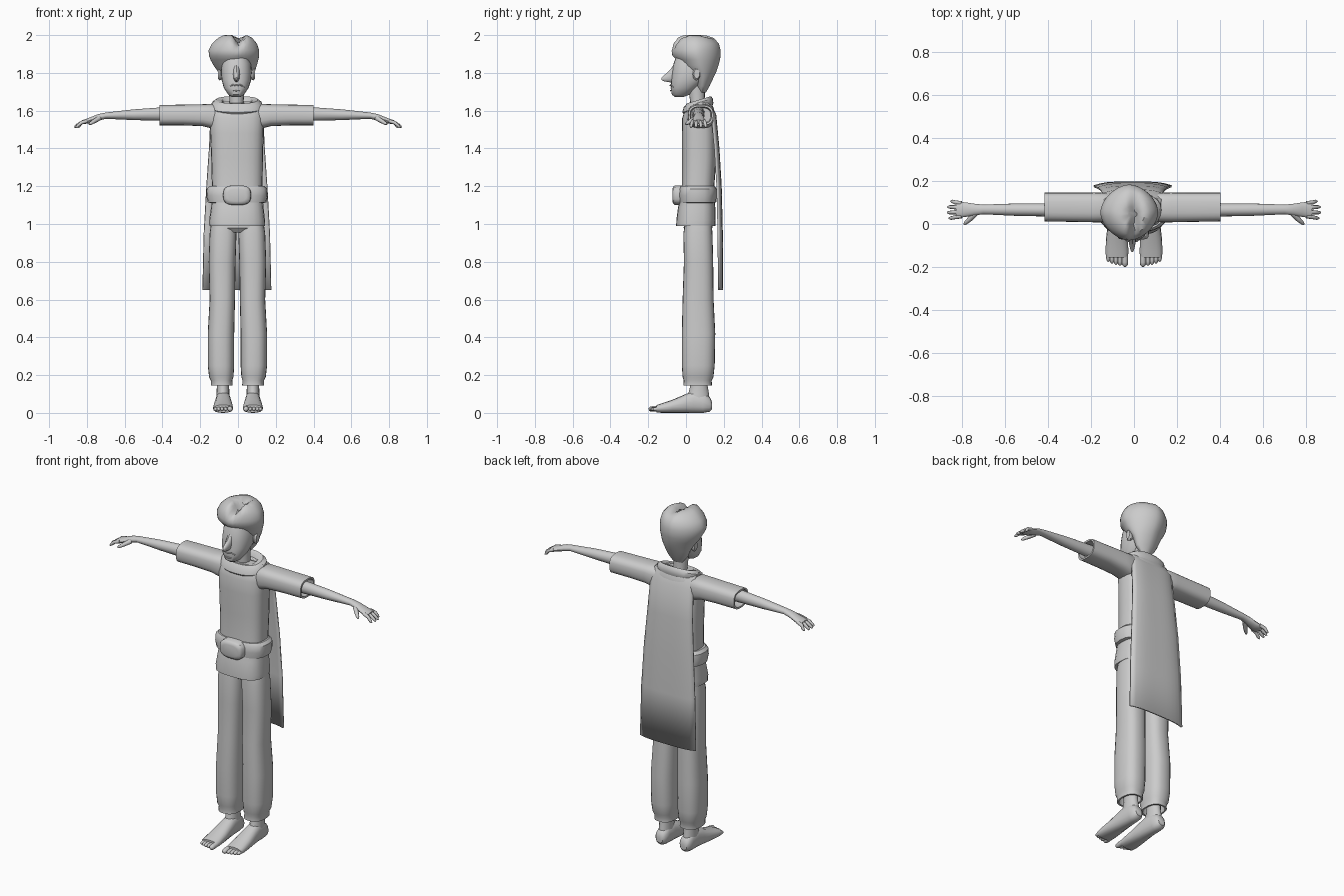
import bpy, bmesh, math
from mathutils import Vector

grey = bpy.data.materials.new("plain grey")
grey.diffuse_color = (0.6, 0.6, 0.6, 1)


def finish(name, bm, angle=40):
    bmesh.ops.recalc_face_normals(bm, faces=bm.faces)
    me = bpy.data.meshes.new(name)
    bm.to_mesh(me)
    bm.free()
    me.materials.append(grey)
    me.shade_smooth()
    me.set_sharp_from_angle(angle=math.radians(angle))
    ob = bpy.data.objects.new(name, me)
    bpy.context.collection.objects.link(ob)
    return ob


def skin(name, loops, angle=40):
    """Bridge a list of point loops and cap both ends."""
    bm = bmesh.new()
    vs = [[bm.verts.new(p) for p in loop] for loop in loops]
    n = len(vs[0])
    for a, b in zip(vs, vs[1:]):
        for i in range(n):
            j = (i + 1) % n
            bm.faces.new((a[i], a[j], b[j], b[i]))
    bm.faces.new(vs[0])
    bm.faces.new(vs[-1])
    return finish(name, bm, angle)


def loft(name, rings, axis="Z", p=2.0, n=24, side=1, dx=0.0, warp=None, angle=40):
    """Rings are (position on axis, low, high, low, high) of rounded sections."""
    loops = []
    for t, a0, a1, b0, b1 in rings:
        loop = []
        for i in range(n):
            w = 2 * math.pi * i / n
            c, s = math.cos(w), math.sin(w)
            a = (a0 + a1) / 2 + (a1 - a0) / 2 * math.copysign(abs(c) ** (2 / p), c)
            b = (b0 + b1) / 2 + (b1 - b0) / 2 * math.copysign(abs(s) ** (2 / p), s)
            v = {"X": (t, a, b), "Y": (a, t, b), "Z": (a, b, t)}[axis]
            v = Vector((v[0] * side + dx, v[1], v[2]))
            loop.append(warp(v) if warp else v)
        loops.append(loop)
    return skin(name, loops, angle)


def tube(name, pts, radii, side=1, n=8):
    """Tapered round tube through a few points."""
    pts = [Vector((x * side, y, z)) for x, y, z in pts]
    loops = []
    for i, (q, r) in enumerate(zip(pts, radii)):
        d = pts[min(i + 1, len(pts) - 1)] - pts[max(i - 1, 0)]
        rot = d.to_track_quat("Z", "Y")
        loops.append([q + rot @ Vector((r * math.cos(2 * math.pi * k / n),
                                        r * math.sin(2 * math.pi * k / n), 0)) for k in range(n)])
    return skin(name, loops, 60)


# Tunic with open hem
loft("tunic", [
    (1.04, -.13, .12, -.02, .13), (.99, -.135, .125, -.035, .14), (.99, -.152, .142, -.052, .155),
    (1.02, -.153, .143, -.051, .157), (1.09, -.142, .135, -.042, .155), (1.13, -.14, .132, -.03, .15),
    (1.2, -.138, .13, -.022, .15), (1.35, -.142, .132, -.022, .16), (1.48, -.147, .135, -.022, .16),
    (1.56, -.15, .138, -.02, .155), (1.61, -.145, .133, -.005, .148), (1.64, -.12, .11, .02, .135)], p=2.8)
# Belt and buckle
loft("belt", [
    (1.11, -.14, .13, -.025, .145), (1.115, -.16, .15, -.037, .16), (1.15, -.168, .158, -.04, .165),
    (1.185, -.166, .156, -.038, .163), (1.2, -.15, .14, -.03, .152), (1.2, -.13, .12, -.02, .14)], p=2.6)
loft("buckle", [(-.01, -.08, .07, 1.1, 1.205), (-.058, -.078, .068, 1.1, 1.205),
                (-.068, -.07, .06, 1.108, 1.197), (-.072, -.055, .045, 1.12, 1.185)], "Y", p=3)
# Rolled collar, higher at the back
loft("collar", [
    (1.60, -.13, .12, -.01, .14), (1.615, -.142, .13, -.02, .145), (1.64, -.138, .126, -.012, .142),
    (1.655, -.115, .105, .005, .132), (1.65, -.085, .075, .015, .12), (1.62, -.065, .055, .02, .11)],
    p=2.4, warp=lambda v: Vector((v.x, v.y, v.z + (v.y - .06) * .3)))
# Hips under the tunic hem
loft("hips", [(.955, -.12, .11, .01, .12), (.98, -.143, .135, -.012, .14), (1.06, -.13, .12, -.01, .13)], p=2.6)

# Neck, face, nose and moustache
loft("neck", [(1.56, -.05, .035, .02, .105), (1.65, -.045, .03, .022, .1), (1.73, -.05, .035, .01, .1)], n=16)
loft("face", [
    (1.672, -.032, .012, -.058, -.015), (1.685, -.052, .032, -.075, .02), (1.72, -.075, .056, -.081, .06),
    (1.76, -.086, .069, -.078, .1), (1.80, -.09, .073, -.074, .12), (1.85, -.086, .069, -.066, .12),
    (1.89, -.07, .055, -.05, .1)], p=2.3)
loft("nose", [(-.055, -.028, .012, 1.75, 1.86), (-.085, -.024, .008, 1.75, 1.815),
              (-.115, -.018, .002, 1.755, 1.788), (-.13, -.012, -.004, 1.763, 1.775)], "Y", n=12)
tube("moustache", [(-.05, -.066, 1.725), (-.028, -.08, 1.737), (-.008, -.083, 1.733),
                   (.012, -.08, 1.737), (.034, -.066, 1.725)], [.002, .004, .004, .004, .002])
tube("mouth", [(-.028, -.077, 1.708), (-.008, -.081, 1.706), (.012, -.077, 1.708)], [.002, .004, .002])


# Parted hair: a groove runs along the crown, deepest at the front
def parting(v):
    depth = .05 * max(0, min(1, (v.z - 1.9) / .08)) * max(.15, min(1, (.14 - v.y) / .12))
    return Vector((v.x, v.y, v.z - depth * max(0, 1 - abs(v.x - .003) / .035)))


loft("hair", [
    (1.695, -.04, .025, .07, .105), (1.73, -.07, .055, .05, .125), (1.78, -.092, .075, .035, .148),
    (1.81, -.108, .09, .0, .162), (1.84, -.13, .1, -.03, .172), (1.87, -.146, .108, -.05, .18),
    (1.89, -.153, .112, -.072, .183), (1.92, -.156, .112, -.076, .183), (1.955, -.138, .1, -.068, .175),
    (1.985, -.105, .075, -.05, .15), (1.998, -.08, .05, -.02, .11), (2.001, -.06, .03, 0, .08),
    (2.001, -.03, .015, .03, .06)],
    p=1.75, n=40, warp=parting, angle=50)

# Cape: a bowed sheet hanging from the shoulders
rows = [(1.645, .125, .08), (1.635, .132, .125), (1.58, .138, .155), (1.4, .146, .172),
        (1.2, .16, .184), (.95, .174, .19), (.65, .181, .192)]
bm = bmesh.new()
cols = 12
grid = []
for z, w, y in rows:
    us = [2 * k / cols - 1 for k in range(cols + 1)]
    grid.append([bm.verts.new((u * w - .006, y - .018 * u ** 4, z)) for u in us])
for a, b in zip(grid, grid[1:]):
    for k in range(cols):
        bm.faces.new((a[k], a[k + 1], b[k + 1], b[k]))
cape = finish("cape", bm)
mod = cape.modifiers.new("thickness", "SOLIDIFY")
mod.thickness, mod.offset = .01, 0

for s, tag in ((1, "right"), (-1, "left")):
    # Ear
    loft(tag + "_ear", [(.07, .04, .07, 1.77, 1.81), (.088, .035, .075, 1.76, 1.825),
                        (.098, .042, .072, 1.77, 1.82)], "X", n=12, side=s, dx=-.008)
    # Open sleeve
    loft(tag + "_sleeve", [
        (.06, .015, .13, 1.50, 1.62), (.13, .008, .146, 1.505, 1.636), (.18, .008, .146, 1.518, 1.634),
        (.28, .01, .145, 1.522, 1.632), (.408, .012, .145, 1.522, 1.63), (.408, .022, .135, 1.532, 1.62),
        (.33, .025, .13, 1.535, 1.615)], "X", p=2.8, side=s, dx=-.007)
    # Arm and palm
    loft(tag + "_arm", [
        (.3, .03, .1, 1.545, 1.622), (.41, .035, .096, 1.547, 1.617), (.55, .038, .095, 1.55, 1.607),
        (.7, .045, .09, 1.557, 1.59), (.74, .04, .094, 1.547, 1.582), (.78, .033, .1, 1.534, 1.566),
        (.81, .029, .103, 1.53, 1.554), (.825, .033, .1, 1.531, 1.55)], "X", n=16, side=s)
    # Fingers and thumb
    for k, tip in enumerate((.858, .866, .864, .85)):
        y = .036 + .02 * k
        spread = (k - 1.5) * .003
        tube(f"{tag}_finger_{k + 1}", [(.8, y, 1.545), (.83, y + spread, 1.536), (tip - .008, y + spread * 2, 1.518),
                                       (tip, y + spread * 2, 1.511)], [.01, .0095, .008, .004], s)
    tube(tag + "_thumb", [(.735, .05, 1.56), (.76, .024, 1.545), (.78, .006, 1.533), (.788, -.002, 1.528)],
         [.014, .012, .009, .004], s)
    # Trouser leg with open cuff
    loft(tag + "_trouser_leg", [
        (1.03, .015, .135, 0, .135), (.95, .005, .147, -.014, .14), (.8, .01, .152, -.011, .144),
        (.6, .013, .147, -.018, .146), (.42, .017, .157, -.022, .155), (.25, .017, .157, -.022, .152),
        (.19, .021, .15, -.018, .145), (.172, .027, .141, -.012, .136), (.145, .025, .141, -.014, .137),
        (.145, .034, .132, -.003, .127), (.19, .036, .13, 0, .125)], p=2.5, side=s, dx=-.003)
    # Ankle and foot
    loft(tag + "_ankle", [(.06, .043, .115, .0, .125), (.1, .045, .114, .012, .122),
                          (.14, .047, .112, .022, .115), (.22, .045, .115, .02, .115)], n=16, side=s)
    loft(tag + "_foot", [
        (.137, .058, .1, .02, .06), (.125, .046, .112, .006, .085), (.09, .042, .116, 0, .11),
        (.04, .038, .118, 0, .115), (0, .035, .122, 0, .1), (-.07, .028, .13, 0, .07),
        (-.13, .026, .132, 0, .05), (-.155, .028, .13, .003, .042)], "Y", p=2.4, n=16, side=s)
    # Toes, the big one innermost
    for k, (x, tip) in enumerate(((.042, -.197), (.065, -.192), (.084, -.188), (.102, -.182), (.119, -.174))):
        r = .015 if k == 0 else .0105
        tube(f"{tag}_toe_{k + 1}", [(x, -.13, .024), (x, tip + .02, .021), (x, tip + .006, .019), (x, tip, .017)],
             [r, r, r * .85, r * .4], s)
